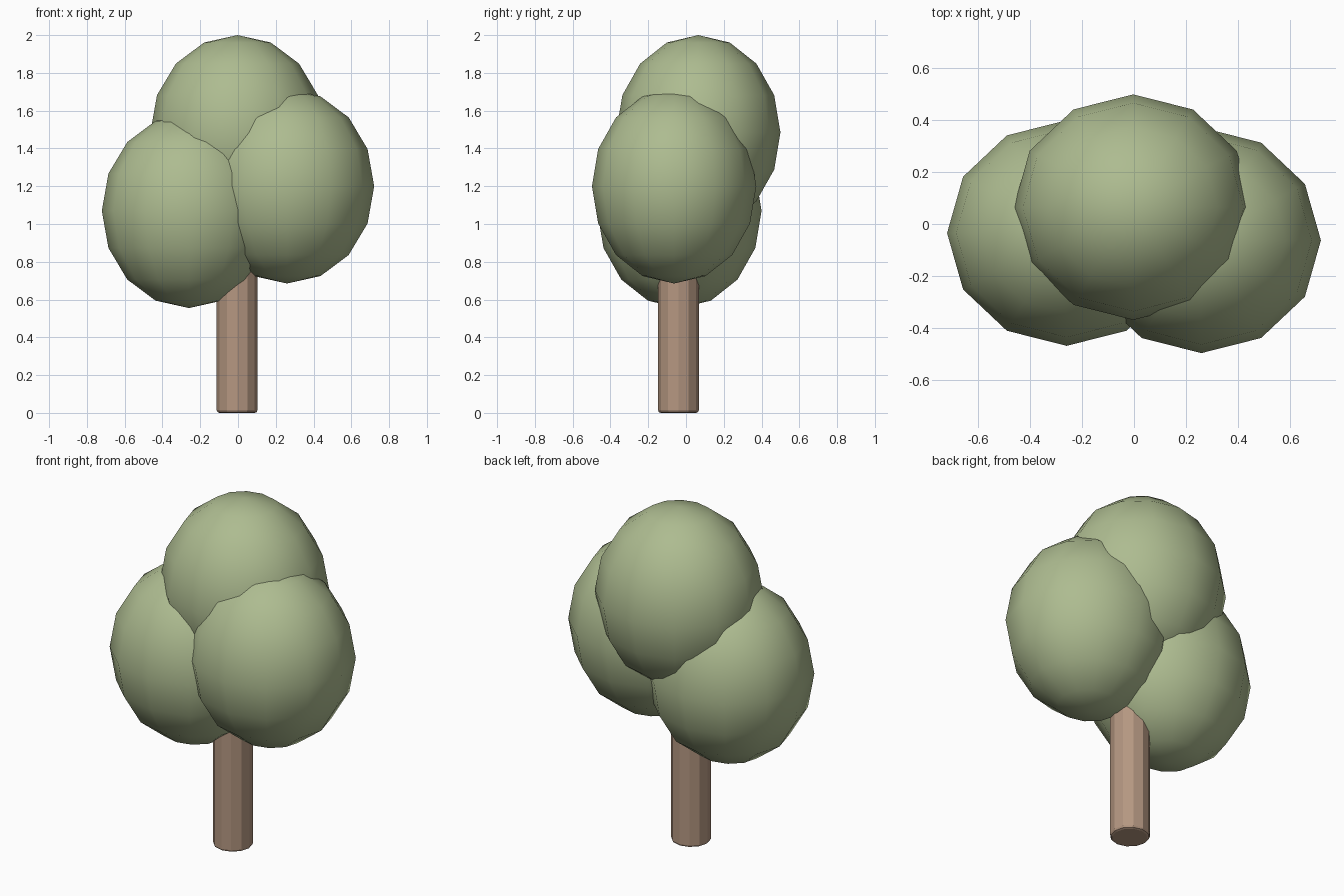
import bpy

if "Cube" in bpy.data.objects:
    bpy.data.objects.remove(bpy.data.objects["Cube"])


def material(name, color):
    mat = bpy.data.materials.new(name)
    mat.diffuse_color = color
    mat.use_nodes = True
    mat.node_tree.nodes["Principled BSDF"].inputs["Base Color"].default_value = mat.diffuse_color
    return mat


leaf = material("leaf_green", (0.42, 0.50, 0.28, 1))
bark = material("bark_brown", (0.46, 0.31, 0.22, 1))


# Foliage: three identical low-poly ellipsoids, 12 segments by 8 rings
def foliage(name, location):
    bpy.ops.mesh.primitive_uv_sphere_add(segments=12, ring_count=8, radius=1, location=location)
    obj = bpy.context.object
    obj.name = name
    obj.scale = (0.461, 0.435, 0.515)
    bpy.ops.object.transform_apply(location=False, rotation=False, scale=True)
    bpy.ops.object.shade_smooth()
    obj.data.materials.append(leaf)


foliage("foliage_left", (-0.26, -0.035, 1.07))
foliage("foliage_right", (0.26, -0.063, 1.20))
foliage("foliage_top", (-0.003, 0.065, 1.485))

# Trunk: 12-sided post with a softened rim, its top buried in the foliage
HEIGHT = 1.0
bpy.ops.mesh.primitive_cylinder_add(vertices=12, radius=0.108, depth=HEIGHT,
                                    location=(-0.005, -0.04, HEIGHT / 2))
trunk = bpy.context.object
trunk.name = "trunk"
trunk.data.materials.append(bark)
bevel = trunk.modifiers.new("rim", 'BEVEL')
bevel.width = 0.014
bevel.segments = 2
bevel.limit_method = 'ANGLE'
bevel.angle_limit = 1.0
